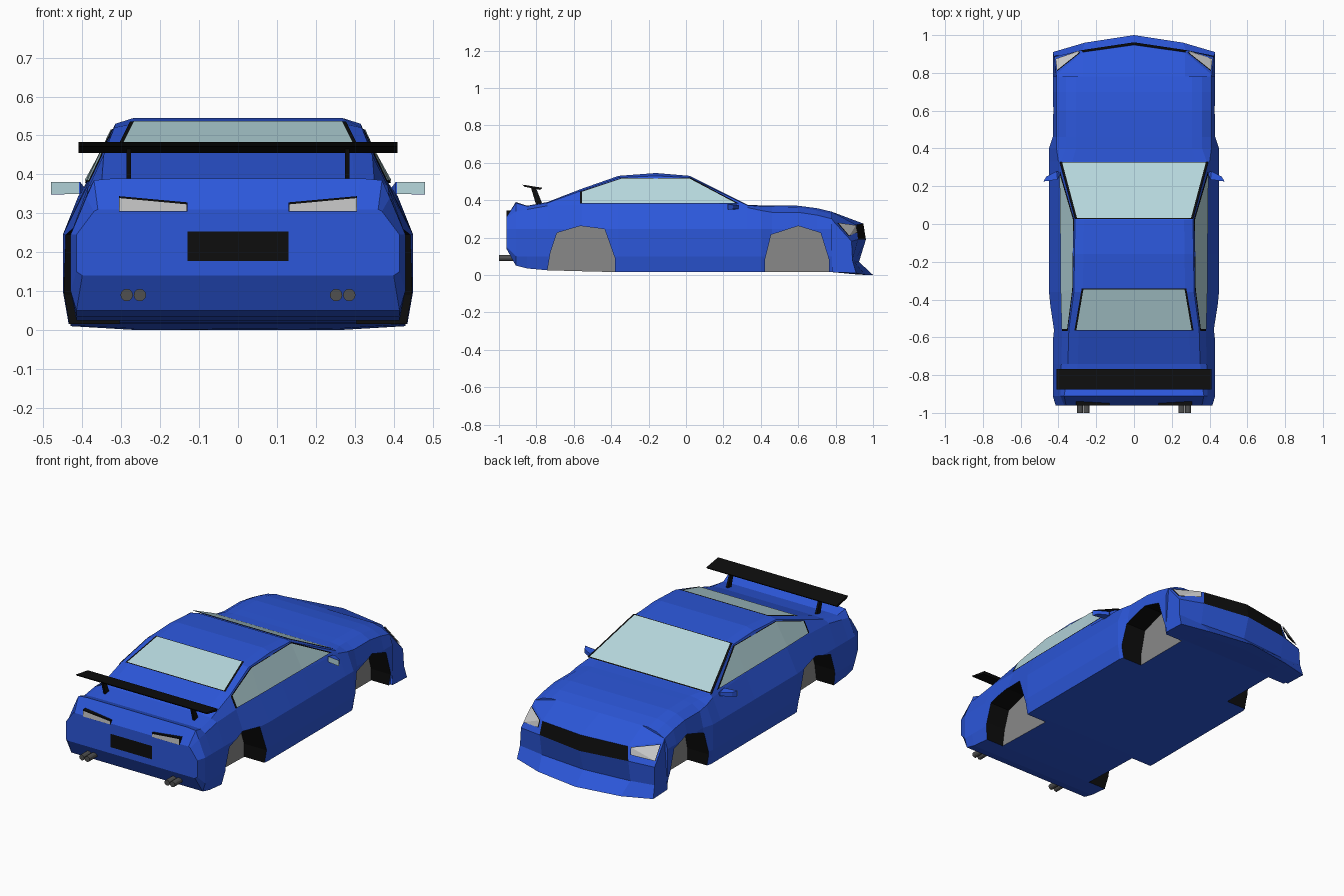
import bpy, bmesh
from mathutils import Vector

if "Cube" in bpy.data.objects:
    bpy.data.objects.remove(bpy.data.objects["Cube"])


def material(name, rgb):
    m = bpy.data.materials.new(name)
    m.diffuse_color = (*rgb, 1)
    m.use_nodes = True
    m.node_tree.nodes["Principled BSDF"].inputs["Base Color"].default_value = m.diffuse_color
    return m


BLUE = material("blue_paint", (0.025, 0.095, 0.70))
BLACK = material("black_trim", (0.004, 0.004, 0.004))
GLASS = material("glass", (0.46, 0.67, 0.71))
LAMP = material("lamp", (0.55, 0.53, 0.55))
GREY = material("grey_liner", (0.25, 0.25, 0.25))
PIPE = material("pipe", (0.08, 0.08, 0.08))


def mesh(name, verts, faces, mats, idx=None, mirror=False, recalc=True):
    verts, faces = [Vector(v) for v in verts], [tuple(f) for f in faces]
    idx = list(idx or [0] * len(faces))
    if mirror:
        n = len(verts)
        verts += [Vector((-v.x, v.y, v.z)) for v in verts]
        faces += [tuple(i + n for i in reversed(f)) for f in faces]
        idx += idx
    me = bpy.data.meshes.new(name)
    me.from_pydata(verts, [], faces)
    for m in mats:
        me.materials.append(m)
    for p, i in zip(me.polygons, idx):
        p.material_index = i
    bm = bmesh.new()
    bm.from_mesh(me)
    bmesh.ops.remove_doubles(bm, verts=bm.verts, dist=1e-5)
    if recalc:
        bmesh.ops.recalc_face_normals(bm, faces=bm.faces)
    bm.to_mesh(me)
    bm.free()
    ob = bpy.data.objects.new(name, me)
    bpy.context.collection.objects.link(ob)
    return ob


def panel(name, pts, faces, off, mat, grow=1.0, mirror=False):
    """Thin sheet laid just above the body, facing along off."""
    pts, off = [Vector(p) for p in pts], Vector(off)
    c = sum(pts, Vector()) / len(pts)
    pts = [c + (p - c) * grow + off for p in pts]
    out = []
    for f in faces:
        n = (pts[f[1]] - pts[f[0]]).cross(pts[f[2]] - pts[f[0]])
        out.append(f if n.dot(off) > 0 else f[::-1])
    return mesh(name, pts, out, [mat], mirror=mirror, recalc=False)


def framed(name, pts, faces, off, mat, mirror=False):
    panel(name + "_frame", pts, faces, Vector(off) * 0.6, BLACK, 1.035, mirror)
    panel(name, pts, faces, off, mat, 1.0, mirror)


def prism(name, outline, x0, x1, mat, mirror=False, mats=None, idx=None):
    """Outline in (y, z) extruded along x."""
    n = len(outline)
    v = [(x, y, z) for x in (x0, x1) for y, z in outline]
    f = [tuple(range(n)), tuple(range(n, 2 * n))]
    f += [(i, (i + 1) % n, n + (i + 1) % n, n + i) for i in range(n)]
    return mesh(name, v, f, mats or [mat], idx, mirror)


# Main shell: y, floor z, half width, shoulder x z, upper edge x z, top z
stations = [
    (-.96, .14, .415, .37, .305, .36, .31, .31),
    (-.91, .05, .43, .39, .34, .37, .385, .39),
    (-.85, .035, .43, .388, .35, .36, .368, .37),
    (-.74, .025, .43, .385, .37, .35, .385, .39),
    (-.56, .02, .43, .38, .375, .345, .45, .46),
    (-.36, .015, .45, .385, .375, .318, .52, .53),
    (-.16, .015, .45, .387, .375, .315, .53, .545),
    (.02, .015, .45, .388, .375, .312, .52, .53),
    (.33, .015, .45, .40, .36, .385, .372, .375),
    (.40, .015, .45, .41, .345, .36, .365, .372),
    (.46, .015, .43, .41, .335, .36, .365, .372),
    (.60, .015, .43, .41, .335, .36, .362, .37),
    (.70, .015, .43, .41, .32, .36, .345, .357),
    (.78, .015, .43, .41, .30, .36, .325, .338),
]
verts, faces = [], []
for y, zb, w, x4, z4, x5, z5, zt in stations:
    half = [(w - .015, zb), (w, max(.1, zb + .01)), (w, .245), (x4, z4), (x5, z5), (x5 * .85, zt)]
    ring = half + [(-x, z) for x, z in reversed(half)]
    verts += [(x, y, z) for x, z in ring]
N = 12
for s in range(len(stations) - 1):
    for i in range(N):
        j = (i + 1) % N
        faces.append((s * N + i, s * N + j, s * N + N + j, s * N + N + i))
faces += [tuple(range(N)), tuple(range(len(verts) - N, len(verts)))]
body = mesh("body", verts, faces, [BLUE])

# Wheel wells: black arch and grey inner wall, cut out of the shell
rear_arch = [(-.74, -.05), (-.74, .03), (-.725, .12), (-.69, .225), (-.565, .262),
             (-.435, .245), (-.38, .09), (-.38, -.05)]
front_arch = [(.422, -.05), (.422, .08), (.455, .215), (.60, .262), (.72, .225),
              (.765, .08), (.765, -.05)]
for arch in (rear_arch, front_arch):
    for s in (1, -1):
        cut = prism("well_cutter", arch, s * .305, s * .6, None, mats=[BLACK, GREY],
                    idx=[1] + [0] * (len(arch) + 1))
        cut.hide_render = True
        mod = body.modifiers.new("well", 'BOOLEAN')
        mod.operation, mod.solver, mod.object = 'DIFFERENCE', 'EXACT', cut
        mod.material_mode = 'TRANSFER'
        bpy.context.view_layer.objects.active = body
        bpy.ops.object.modifier_apply(modifier=mod.name)
        bpy.data.objects.remove(cut)

# Nose: hood tip, grille, bumper and splitter as three profiles from centre to corner
cols = [
    [(0, .78, .338), (0, .948, .275), (0, .962, .19), (0, .925, .07),
     (0, 1.0, 0), (0, .93, .003), (0, .78, .015)],
    [(.27, .78, .338), (.27, .91, .268), (.28, .92, .19), (.28, .90, .07),
     (.26, .96, 0), (.26, .90, .004), (.27, .78, .015)],
    [(.41, .78, .30), (.412, .79, .285), (.422, .885, .18), (.425, .89, .08),
     (.43, .91, .01), (.43, .87, .012), (.43, .78, .015)],
]
R = len(cols[0])
nose_faces = [(c * R + r, c * R + r + 1, c * R + R + r + 1, c * R + R + r)
              for c in range(2) for r in range(R - 1)]
nose_faces.append(tuple(range(2 * R, 3 * R)))
nose_idx = [0] * len(nose_faces)
nose_idx[1] = 1
mesh("nose", sum(cols, []), nose_faces, [BLUE, BLACK], nose_idx, mirror=True)


def on_nose(u, v):
    a, b, c, d = [Vector(p) for p in (cols[1][1], cols[2][1], cols[1][2], cols[2][2])]
    return a.lerp(b, u).lerp(c.lerp(d, u), v)


framed("headlight", [on_nose(.1, .08), on_nose(.93, .08), on_nose(.93, .75), on_nose(.1, .55)],
       [(0, 1, 2), (0, 2, 3)], (.005, .009, .003), LAMP, True)

# Windows
quad = [(0, 1, 2, 3)]
framed("windshield", [(-.38, .322, .377), (.38, .322, .377), (.302, .03, .525), (-.302, .03, .525)],
       quad, (0, .003, .006), GLASS)
framed("rear_window", [(-.305, -.56, .458), (.305, -.56, .458), (.268, -.345, .532), (-.268, -.345, .532)],
       quad, (0, -.002, .005), GLASS)
framed("side_window", [(.377, -.555, .382), (.382, -.36, .382), (.385, .02, .382), (.388, .265, .383),
                       (.316, .02, .513), (.321, -.345, .513), (.348, -.555, .443)],
       [(0, 1, 5, 6), (1, 2, 4, 5), (2, 3, 4)], (.006, 0, .002), GLASS, True)

# Rear wing and its struts
prism("rear_wing", [(-.875, .483), (-.865, .472), (-.78, .455), (-.768, .466)], -.41, .41, BLACK)
prism("wing_strut", [(-.83, .47), (-.80, .46), (-.768, .38), (-.80, .37)], .275, .287, BLACK, True)

# Tail lights and number plate
lamp = [(.132, -.962, .306), (.304, -.962, .306), (.304, -.962, .339), (.132, -.962, .323)]
panel("tail_light", lamp, quad, (0, -.002, 0), LAMP, mirror=True)
box = [(.13, .304), (.306, .304), (.306, .344), (.13, .328)]
mesh("tail_light_housing", [(x, y, z) for y in (-.961, -.92) for x, z in box],
     [(0, 1, 2, 3), (4, 5, 6, 7)] + [(i, (i + 1) % 4, 4 + (i + 1) % 4, 4 + i) for i in range(4)],
     [BLACK], mirror=True)
panel("plate", [(-.13, -.96, .177), (.13, -.96, .177), (.13, -.96, .253), (-.13, -.96, .253)],
      quad, (0, -.003, 0), BLACK)

# Twin exhausts on each side
for s in (1, -1):
    for x in (.252, .286):
        bpy.ops.mesh.primitive_cylinder_add(vertices=12, radius=.016, depth=.1,
                                            location=(s * x, -.95, .09), rotation=(1.570796, 0, 0))
        bpy.context.object.name = "exhaust_pipe"
        bpy.context.object.data.materials.append(PIPE)

# Door mirrors
mesh("door_mirror", [(.39, .27, .36), (.405, .235, .35), (.48, .225, .348), (.48, .225, .38),
                     (.405, .235, .38), (.465, .25, .352), (.465, .25, .374), (.41, .28, .352), (.41, .28, .374)],
     [(1, 2, 3, 4), (2, 5, 6, 3), (5, 7, 8, 6), (3, 6, 8, 4), (1, 7, 5, 2), (0, 1, 4), (0, 4, 8),
      (0, 8, 7), (0, 7, 1)], [BLUE], mirror=True)
panel("mirror_glass", [(.408, .235, .349), (.48, .225, .349), (.48, .225, .38), (.408, .235, .38)],
      quad, (0, -.002, 0), GLASS, mirror=True)
